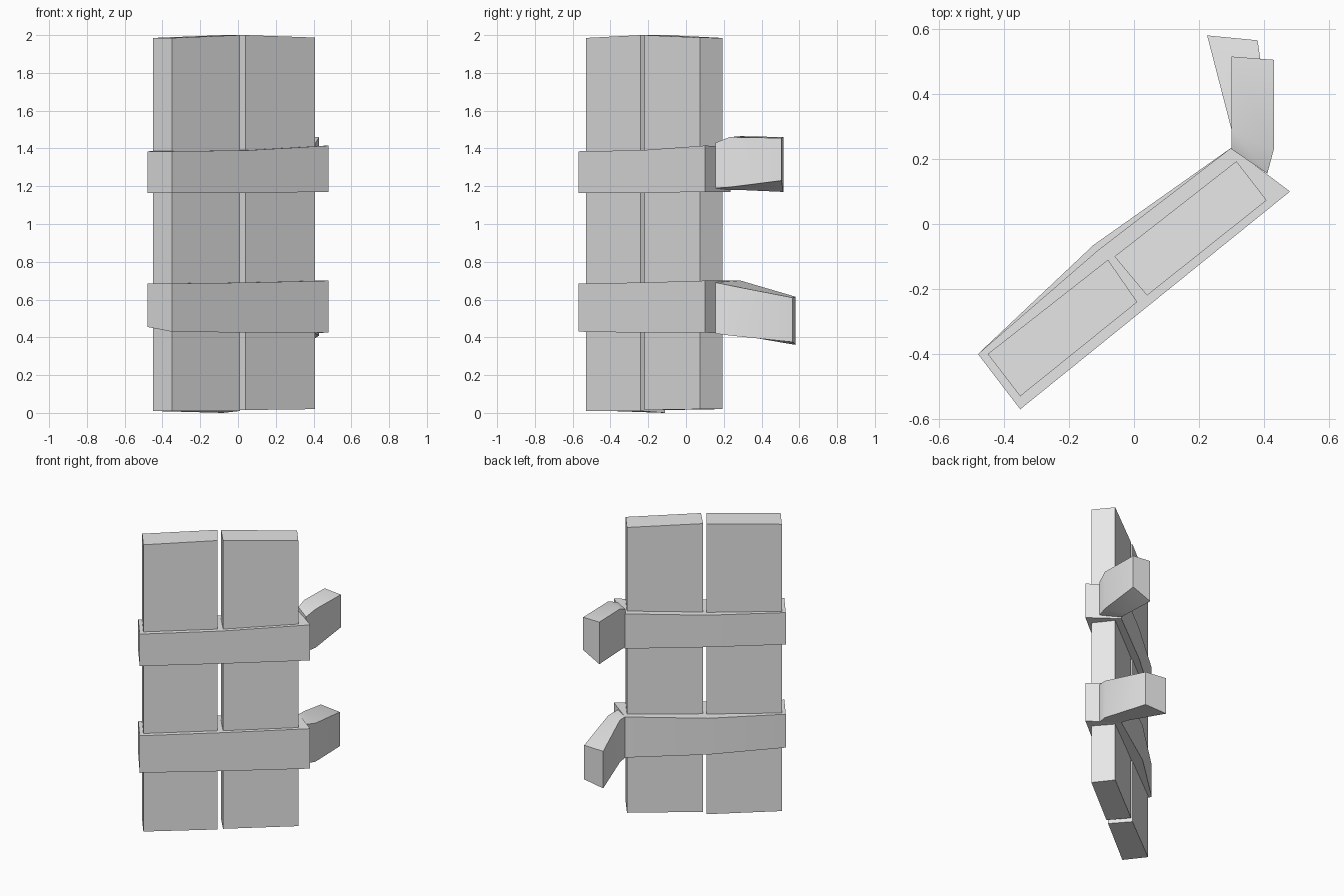
import bpy
import bmesh

if "Cube" in bpy.data.objects:
    bpy.data.objects.remove(bpy.data.objects["Cube"])

grey = bpy.data.materials.new("pale grey")
grey.use_nodes = True
colour = (0.8, 0.8, 0.8, 1)
grey.diffuse_color = colour
grey.node_tree.nodes["Principled BSDF"].inputs["Base Color"].default_value = colour


def loft(name, stations):
    """Closed bar through stations of (back xy, front xy, back z range, front z range)."""
    bm = bmesh.new()
    rings = []
    for back, front, bz, fz in stations:
        corners = [(*back, bz[0]), (*front, fz[0]), (*front, fz[1]), (*back, bz[1])]
        rings.append([bm.verts.new(c) for c in corners])
    for a, b in zip(rings, rings[1:]):
        for i in range(4):
            j = (i + 1) % 4
            bm.faces.new((a[i], a[j], b[j], b[i]))
    bm.faces.new(rings[0])
    bm.faces.new(rings[-1])
    bmesh.ops.recalc_face_normals(bm, faces=bm.faces)
    mesh = bpy.data.meshes.new(name)
    bm.to_mesh(mesh)
    bm.free()
    mesh.materials.append(grey)
    obj = bpy.data.objects.new(name, mesh)
    bpy.context.collection.objects.link(obj)
    bpy.ops.object.select_all(action='DESELECT')
    obj.select_set(True)
    bpy.context.view_layer.objects.active = obj
    bpy.ops.object.shade_smooth_by_angle()


# Two upright planks with a narrow gap
loft("outer_plank", [
    ((-0.45, -0.40), (-0.35, -0.53), (0.01, 1.985), (0.01, 1.985)),
    ((-0.08, -0.11), (0.01, -0.24), (0, 2), (0.01, 2)),
])
loft("hinge_side_plank", [
    ((-0.06, -0.10), (0.04, -0.22), (0.015, 2), (0.015, 2)),
    ((0.315, 0.193), (0.408, 0.073), (0.02, 1.985), (0.02, 1.987)),
])

# Straps wrapped round both planks
left_end = (-0.48, -0.40), (-0.35, -0.57)
right_end = (0.30, 0.235), (0.48, 0.10)
loft("upper_strap", [
    (*left_end, (1.165, 1.385), (1.165, 1.385)),
    ((-0.11, -0.08), (0.05, -0.247), (1.17, 1.39), (1.165, 1.39)),
    (*right_end, (1.17, 1.41), (1.17, 1.415)),
])
loft("lower_strap", [
    (*left_end, (0.455, 0.685), (0.43, 0.685)),
    ((-0.125, -0.065), (0.05, -0.247), (0.44, 0.69), (0.425, 0.69)),
    (*right_end, (0.42, 0.70), (0.425, 0.70)),
])

# Bent hinge tabs reaching back from the straps
root = (0.30, 0.23), (0.41, 0.155)
bend = (0.30, 0.29), (0.43, 0.23)
loft("upper_hinge_tab", [
    (*root, (1.18, 1.44), (1.19, 1.43)),
    (*bend, (1.18, 1.465), (1.195, 1.46)),
    ((0.30, 0.515), (0.43, 0.505), (1.17, 1.46), (1.23, 1.455)),
])
loft("lower_hinge_tab", [
    (*root, (0.42, 0.70), (0.42, 0.69)),
    (*bend, (0.41, 0.70), (0.41, 0.675)),
    ((0.225, 0.58), (0.38, 0.565), (0.36, 0.615), (0.375, 0.61)),
])
